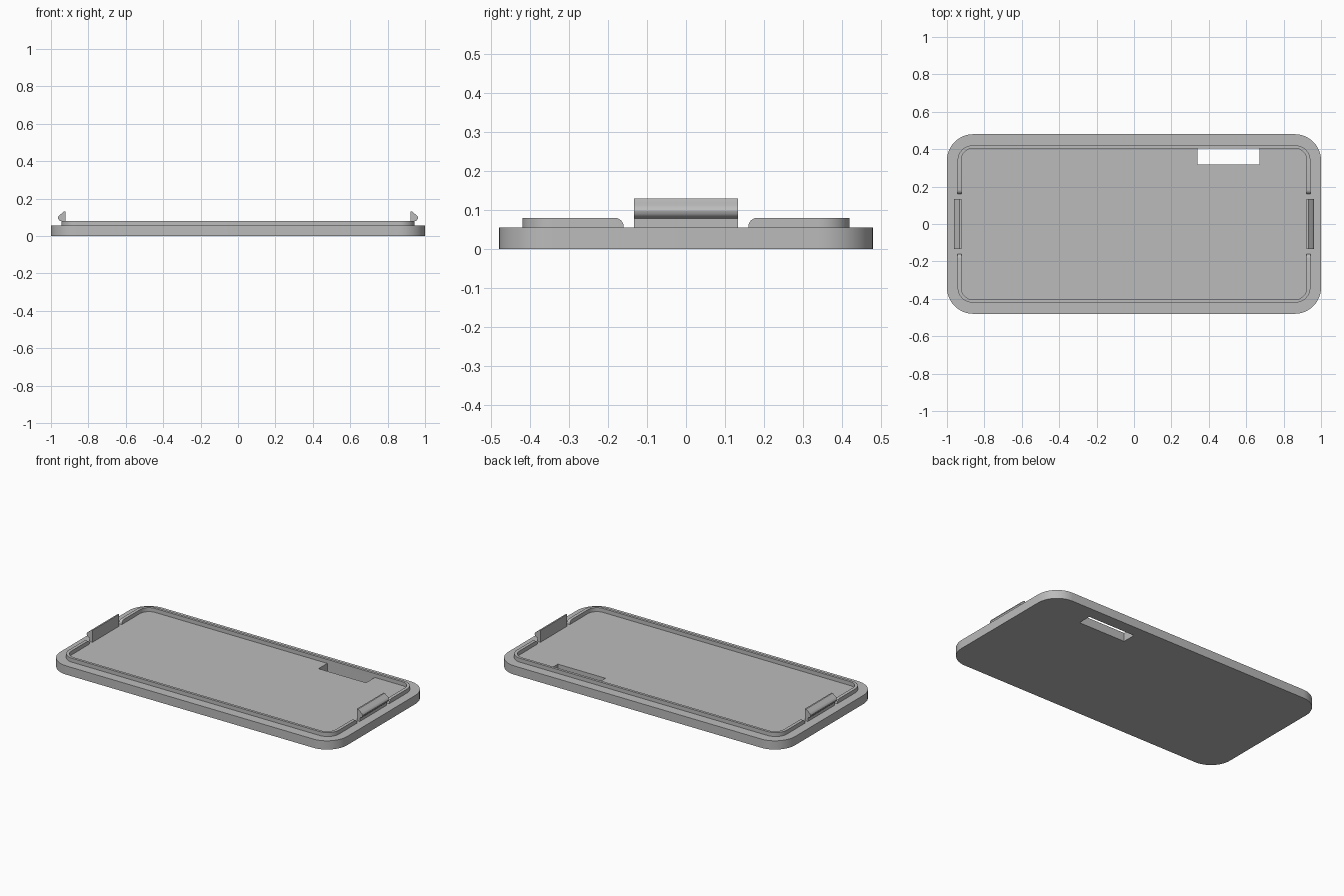
import bpy, bmesh
from math import sin, cos, pi, radians
from mathutils import Vector

if "Cube" in bpy.data.objects:
    bpy.data.objects.remove(bpy.data.objects["Cube"], do_unlink=True)

BASE_TOP = 0.055
RIM_TOP = 0.08
GAP = 0.16          # half of the opening in the rim around each clip

grey = bpy.data.materials.new("light grey plastic")
grey.use_nodes = True
colour = (0.5, 0.5, 0.5, 1)
grey.diffuse_color = colour
grey.node_tree.nodes["Principled BSDF"].inputs["Base Color"].default_value = colour


def arc(cx, cy, r, start, steps=12):
    """Quarter circle, counter-clockwise from the start angle in degrees."""
    angles = [radians(start) + pi / 2 * i / steps for i in range(steps + 1)]
    return [(cx + r * cos(a), cy + r * sin(a)) for a in angles]


def rounded_rect(hx, hy, r):
    corners = [(1, 1, 0), (-1, 1, 90), (-1, -1, 180), (1, -1, 270)]
    return [p for sx, sy, a in corners
            for p in arc(sx * (hx - r), sy * (hy - r), r, a)]


def prism(points, direction):
    """Extrude a flat outline along a direction."""
    bm = bmesh.new()
    face = bm.faces.new([bm.verts.new(p) for p in points])
    ext = bmesh.ops.extrude_face_region(bm, geom=[face])
    moved = [g for g in ext["geom"] if isinstance(g, bmesh.types.BMVert)]
    bmesh.ops.translate(bm, verts=moved, vec=Vector(direction))
    bmesh.ops.recalc_face_normals(bm, faces=bm.faces)
    return bm


def finish(bm, name):
    mesh = bpy.data.meshes.new(name)
    bmesh.ops.recalc_face_normals(bm, faces=bm.faces)
    bm.to_mesh(mesh)
    bm.free()
    mesh.materials.append(grey)
    obj = bpy.data.objects.new(name, mesh)
    bpy.context.collection.objects.link(obj)
    return obj


def smooth(obj):
    bpy.ops.object.select_all(action="DESELECT")
    obj.select_set(True)
    bpy.context.view_layer.objects.active = obj
    bpy.ops.object.shade_smooth_by_angle(angle=radians(30))


# Base plate with rounded corners
plate = finish(prism([(x, y, 0) for x, y in rounded_rect(1, 0.48, 0.14)],
                     (0, 0, BASE_TOP)), "base_plate")

# Rectangular slot through the plate, against the back rim
slot = [(0.34, 0.317), (0.672, 0.317), (0.672, 0.404), (0.34, 0.404)]
cutter = finish(prism([(x, y, -0.1) for x, y in slot], (0, 0, 0.3)), "slot_cutter")
cutter.hide_render = True
cutter.hide_viewport = True
cut = plate.modifiers.new("slot", "BOOLEAN")
cut.operation = "DIFFERENCE"
cut.solver = "EXACT"
cut.object = cutter
smooth(plate)


# Raised rim: a U-shaped lip at the front and the back
def rim_half(name, side):
    def wall(hx, hy, r):
        return ([(hx, GAP)] + arc(hx - r, hy - r, r, 0)
                + arc(r - hx, hy - r, r, 90) + [(-hx, GAP)])
    outline = wall(0.943, 0.42, 0.08) + wall(0.923, 0.404, 0.062)[::-1]
    bm = prism([(x, side * y, BASE_TOP - 0.005) for x, y in outline],
               (0, 0, RIM_TOP - BASE_TOP + 0.005))
    # Round off the top of the free ends
    ends = [e for e in bm.edges
            if all(abs(abs(v.co.y) - GAP) < 1e-4 and v.co.z > RIM_TOP - 1e-4
                   for v in e.verts)]
    bmesh.ops.bevel(bm, geom=ends, offset=0.023, offset_type="OFFSET",
                    segments=6, profile=0.5, affect="EDGES")
    smooth(finish(bm, name))


rim_half("front_rim", -1)
rim_half("back_rim", 1)

# Snap clips: upright tab with a rounded hook facing outwards
hook = [(0.923, 0.05), (0.923, 0.13), (0.932, 0.13), (0.945, 0.118),
        (0.955, 0.111), (0.961, 0.104), (0.963, 0.098), (0.961, 0.09),
        (0.955, 0.083), (0.943, 0.078), (0.943, 0.05)]
for name, side in (("left_clip", 1), ("right_clip", -1)):
    smooth(finish(prism([(side * x, -0.133, z) for x, z in hook],
                        (0, 0.266, 0)), name))
